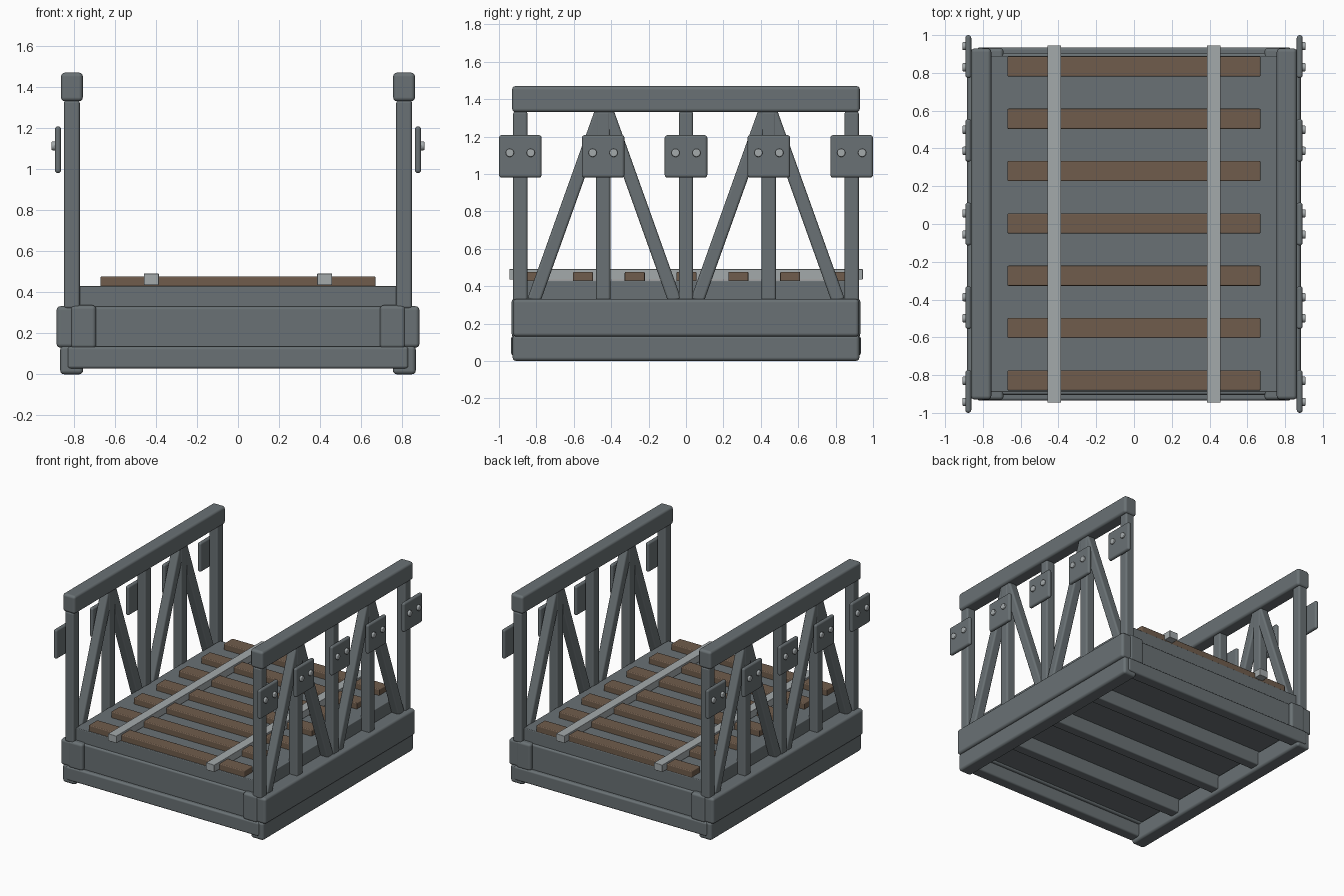
import bpy
import math
from mathutils import Vector

cube = bpy.data.objects.get("Cube")
if cube:
    bpy.data.objects.remove(cube, do_unlink=True)


def make_material(name, color):
    mat = bpy.data.materials.new(name)
    mat.use_nodes = True
    mat.diffuse_color = (*color, 1)
    mat.node_tree.nodes["Principled BSDF"].inputs["Base Color"].default_value = (*color, 1)
    return mat


STEEL = make_material("blue grey steel", (0.143, 0.166, 0.176))
WOOD = make_material("brown wood", (0.16, 0.107, 0.072))
LIGHT = make_material("pale steel", (0.37, 0.4, 0.41))


def finish(obj, name, mat, bevel):
    """Round the edges while keeping the broad faces flat, then name and colour."""
    bpy.ops.object.shade_smooth()
    mod = obj.modifiers.new("Rounded edges", "BEVEL")
    mod.width = bevel
    mod.segments = 3
    mod.harden_normals = True
    bpy.ops.object.modifier_apply(modifier=mod.name)
    obj.name = name
    obj.data.materials.append(mat)
    return obj


def box(name, x, y, z, mat=STEEL, bevel=0.014):
    """Bevelled box given as (min, max) ranges on each axis."""
    ranges = (x, y, z)
    bpy.ops.mesh.primitive_cube_add(size=1, location=[sum(r) / 2 for r in ranges])
    obj = bpy.context.object
    obj.scale = [r[1] - r[0] for r in ranges]
    bpy.ops.object.transform_apply(location=False, rotation=False, scale=True)
    return finish(obj, name, mat, bevel)


def span(center, width):
    return (center - width / 2, center + width / 2)


def brace(name, start, end, width):
    """Square bar running between two points in a side truss."""
    a, b = Vector(start), Vector(end)
    d = b - a
    obj = box(name, span(0, width), span(0, width), span(0, d.length))
    obj.location = (a + b) / 2
    obj.rotation_euler.x = -math.atan2(d.y, d.z)


def bolt(name, x, y, z):
    """Flat round bolt head facing sideways."""
    bpy.ops.mesh.primitive_cylinder_add(vertices=20, radius=0.022, depth=0.03,
                                        location=(x, y, z), rotation=(0, math.pi / 2, 0))
    obj = bpy.context.object
    finish(obj, name, LIGHT, 0.007)


# Deck slab and the shallow cross beams under it
box("deck", span(0, 1.56), span(0, 1.78), (0.14, 0.43), bevel=0.006)
for i in (-1, 0, 1):
    box("cross_beam", span(0, 1.6), span(i * 0.445, 0.08), (0.03, 0.15), bevel=0.01)

# End frames: panel, lower beam and corner gussets
for s, end in ((-1, "front"), (1, "back")):
    box(end + "_panel", span(0, 1.6), span(s * 0.865, 0.08), (0.125, 0.33))
    box(end + "_lower_beam", span(0, 1.66), span(s * 0.89, 0.09), (0.028, 0.135))
    for t, side in ((1, "left"), (-1, "right")):
        box(f"{end}_{side}_gusset", span(t * 0.753, 0.125), span(s * 0.897, 0.07),
            (0.125, 0.337), bevel=0.02)

# Wooden planks and the two pale runners across them
for i in range(7):
    box("plank", span(0, 1.34), span((i - 3) * 0.277 + 0.003, 0.107),
        (0.42, 0.477), WOOD, 0.007)
for s, side in ((1, "left"), (-1, "right")):
    box(side + "_runner", span(s * 0.422, 0.072), span(0, 1.89), (0.435, 0.491), LIGHT, 0.003)

# Side trusses
for s, side in ((1, "left"), (-1, "right")):
    box(side + "_lower_girder", span(s * 0.81, 0.112), span(0, 1.855), (0, 0.14), bevel=0.02)
    box(side + "_upper_girder", span(s * 0.824, 0.12), span(0, 1.85), (0.13, 0.332), bevel=0.02)
    box(side + "_top_rail", span(s * 0.809, 0.107), span(0, 1.86), (1.33, 1.47), bevel=0.02)
    for y in (-0.886, -0.443, 0, 0.443, 0.886):
        box(side + "_post", span(s * 0.809, 0.077), span(y, 0.077), (0.32, 1.335))
        box(side + "_plate", span(s * 0.877, 0.031), span(y, 0.228), (0.98, 1.208), bevel=0.015)
        for dy in (-0.056, 0.056):
            bolt(side + "_bolt", s * 0.894, y + dy, 1.113)
    for y in (-0.437, 0.437):
        for d in (-1, 1):
            brace(side + "_brace", (s * 0.809, y + d * 0.378, 0.32),
                  (s * 0.809, y + d * 0.015, 1.335), 0.071)
